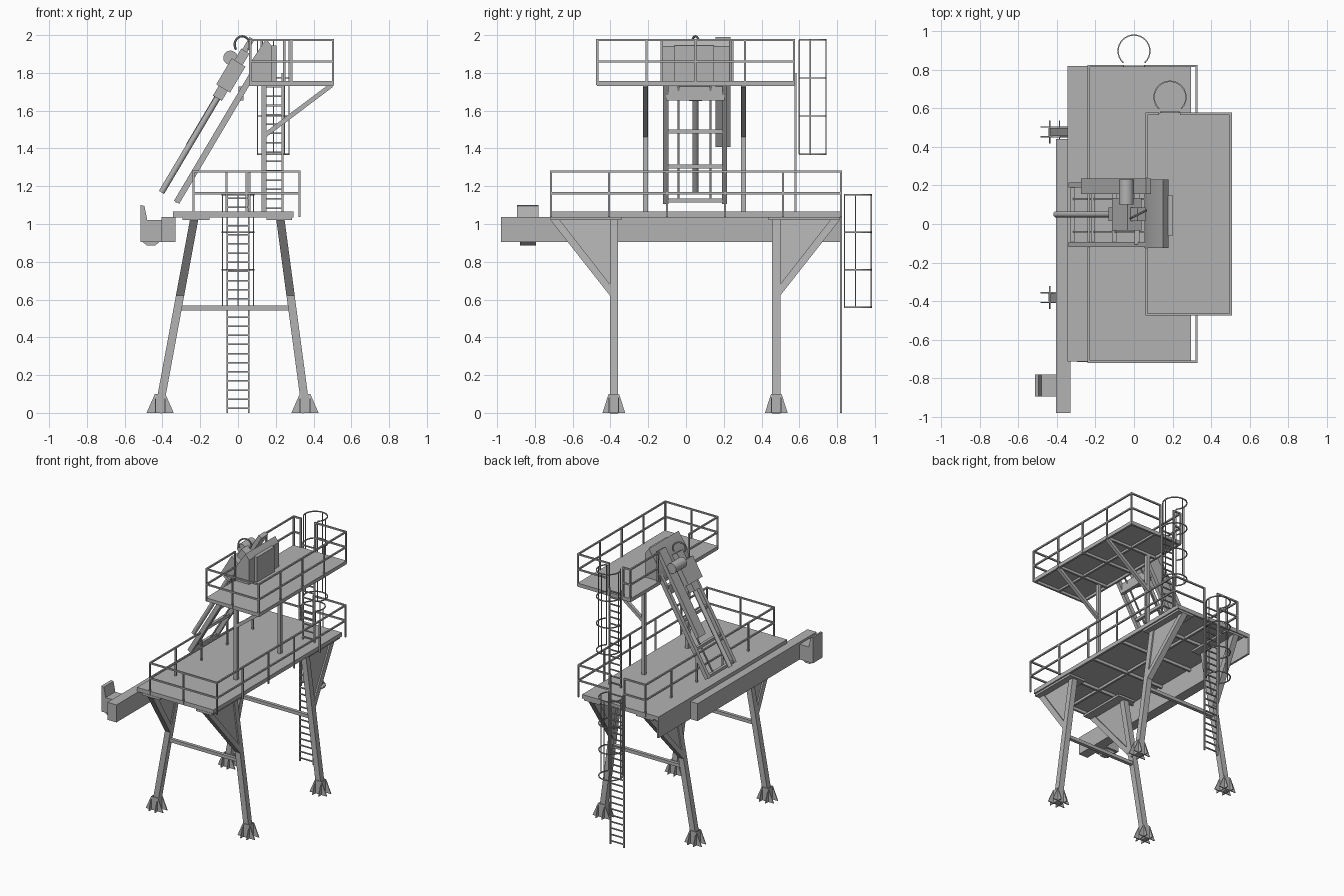
import bpy, bmesh, math
from mathutils import Vector as V, Matrix

if "Cube" in bpy.data.objects:
    bpy.data.objects.remove(bpy.data.objects["Cube"], do_unlink=True)

steel = bpy.data.materials.new("light_grey_steel")
steel.use_nodes = True
grey = (0.45, 0.45, 0.45, 1)
steel.diffuse_color = grey
steel.node_tree.nodes["Principled BSDF"].inputs["Base Color"].default_value = grey

parts = {}


def part(name):
    return parts.setdefault(name, bmesh.new()) if name not in parts else parts[name]


def box(name, x, y, z):
    size = Matrix.Diagonal((x[1] - x[0], y[1] - y[0], z[1] - z[0], 1))
    mid = Matrix.Translation((sum(x) / 2, sum(y) / 2, sum(z) / 2))
    bmesh.ops.create_cube(part(name), size=1, matrix=mid @ size)


def frame(a, b):
    d = (b - a).normalized()
    ref = V((1, 0, 0)) if abs(d.y) > 0.99 else V((0, 1, 0))
    s = (ref - d * ref.dot(d)).normalized()
    m = Matrix((s, d.cross(s), d)).transposed().to_4x4()
    return Matrix.Translation((a + b) / 2) @ m


def beam(name, a, b, w, h=None):
    a, b = V(a), V(b)
    size = Matrix.Diagonal((w, h or w, (b - a).length, 1))
    bmesh.ops.create_cube(part(name), size=1, matrix=frame(a, b) @ size)


def rod(name, a, b, r, sides=20):
    a, b = V(a), V(b)
    bmesh.ops.create_cone(part(name), cap_ends=True, segments=sides, radius1=r,
                          radius2=r, depth=(b - a).length, matrix=frame(a, b))


def prism(name, pts, shift):
    """Extrude a flat 3D outline along a vector."""
    bm = part(name)
    face = bm.faces.new([bm.verts.new(p) for p in pts])
    new = bmesh.ops.extrude_face_region(bm, geom=[face])["geom"]
    bmesh.ops.translate(bm, vec=shift, verts=[g for g in new if isinstance(g, bmesh.types.BMVert)])


def railing(name, path, z, bay):
    """Posts with a top rail and a knee rail along an open path."""
    for (ax, ay), (bx, by) in zip(path, path[1:]):
        for h in (0.1, 0.215):
            beam(name, (ax, ay, z + h), (bx, by, z + h), 0.011)
        n = max(1, round(math.hypot(bx - ax, by - ay) / bay))
        for i in range(n + 1):
            x, y = ax + (bx - ax) * i / n, ay + (by - ay) * i / n
            beam(name, (x, y, z - 0.025), (x, y, z + 0.22), 0.011)


def caged_ladder(tag, x, y, half, z0, z1, cage0, cage1):
    for s in (-half, half):
        beam(tag + "_ladder", (x + s, y, z0), (x + s, y, z1), 0.01)
    n = round((z1 - z0) / 0.048)
    for i in range(n):
        z = z0 + (i + 0.5) * (z1 - z0) / n
        beam(tag + "_ladder", (x - half, y, z), (x + half, y, z), 0.008)
    # open hoops and upright straps
    r = 0.083

    def at(deg, z):
        a = math.radians(deg)
        return V((x + r * math.cos(a), y + 0.078 + r * math.sin(a), z))
    for k in range(4):
        z = cage0 + (cage1 - cage0) * k / 3
        for deg in range(-45, 225, 15):
            beam(tag + "_ladder_cage", at(deg, z), at(deg + 15, z), 0.007)
    for deg in (-45, 0, 90, 180, 225):
        beam(tag + "_ladder_cage", at(deg, cage0), at(deg, cage1), 0.006)


def deck(name, x, y, z0, z1, rows):
    """Plate on an edge frame with joists below."""
    t = 0.015
    box(name, x, y, (z1 - 0.008, z1))
    for a in (x[0], x[1] - t):
        box(name + "_frame", (a, a + t), y, (z0, z1 - 0.006))
    for i in range(rows + 1):
        a = y[0] + (y[1] - y[0] - t) * i / rows
        box(name + "_frame", x, (a, a + t), (z0, z1 - 0.006))
    m = sum(x) / 2
    box(name + "_frame", (m - t / 2, m + t / 2), y, (z0 + 0.004, z1 - 0.006))


# Lower deck, railing and ladder
deck("lower_deck", (-0.345, 0.295), (-0.715, 0.82), 1.035, 1.065, 5)
railing("lower_railing", [(-0.06, 0.82), (-0.235, 0.82), (-0.235, -0.715), (0.325, -0.715),
                          (0.325, 0.82), (0.06, 0.82)], 1.063, 0.3)
caged_ladder("lower", 0, 0.82, 0.057, 0, 1.16, 0.56, 1.155)

# Legs with head plates, knee gussets, feet and tie beams
TOP, FOOT = 1.02, 0.1
for y, out in ((-0.382, -1), (0.478, 1)):
    for side, xt, xb in ((-1, -0.233, -0.403), (1, 0.225, 0.348)):
        def lx(z):
            return xt + (xb - xt) * (TOP - z) / (TOP - FOOT)
        beam("legs", (lx(0), y, 0), (lx(1.03), y, 1.03), 0.043)
        tip = y + out * 0.335
        xs = (-0.295, -0.15) if side < 0 else (0.15, 0.285)
        box("head_plates", xs, sorted((tip, y - out * 0.04)), (1.02, 1.036))
        prism("knee_gussets", [(lx(z) - 0.012, yy, z) for yy, z in
                               ((y, 0.64), (y, TOP), (tip, TOP))], (0.024, 0, 0))
        prism("knee_braces", [(lx(z) - 0.022, yy, z) for yy, z in
                              ((y + out * 0.02, 0.62), (y + out * 0.02, 0.68),
                               (tip - out * 0.05, TOP), (tip, TOP))], (0.044, 0, 0))
        for s in (-0.025, 0.025):
            cx = lx(0.05)
            prism("foot_fins", [(cx - 0.072, y + s - 0.003, 0), (cx + 0.072, y + s - 0.003, 0),
                                (cx + 0.028, y + s - 0.003, FOOT), (cx - 0.028, y + s - 0.003, FOOT)],
                  (0, 0.006, 0))
            prism("foot_fins", [(cx + s - 0.003, y - 0.06, 0), (cx + s - 0.003, y + 0.06, 0),
                                (cx + s - 0.003, y + 0.028, FOOT), (cx + s - 0.003, y - 0.028, FOOT)],
                  (0.006, 0, 0))
    beam("tie_beams", (-0.31, y, 0.555), (0.285, y, 0.555), 0.025)

# Long side duct with the drive unit near its end
box("side_duct", (-0.405, -0.33), (-0.98, 0.44), (0.905, 1.037))
box("edge_plate", (-0.345, -0.33), (0.43, 0.82), (0.905, 1.037))
prism("drive_unit", [(x, -0.895, z) for x, z in
                     ((-0.515, 0.905), (-0.405, 0.905), (-0.405, 1.02), (-0.48, 1.02),
                      (-0.495, 1.095), (-0.515, 1.1))], (0, 0.115, 0))
prism("drive_unit_base", [(x, -0.88, z) for x, z in
                          ((-0.505, 0.905), (-0.48, 0.885), (-0.44, 0.885), (-0.415, 0.905))],
      (0, 0.085, 0))

# Upper platform with posts, braces, railing and ladder
deck("upper_deck", (0.06, 0.505), (-0.47, 0.575), 1.73, 1.757, 4)
for y in (-0.215, 0.305):
    beam("upper_posts", (0.137, y, 1.06), (0.137, y, 1.735), 0.026)
    beam("upper_braces", (0.14, y, 1.468), (0.495, y, 1.735), 0.024)
railing("upper_railing", [(0.065, -0.13), (0.065, -0.47), (0.502, -0.47), (0.502, 0.572),
                          (0.245, 0.572)], 1.76, 0.26)
railing("upper_railing", [(0.125, 0.572), (0.065, 0.572), (0.065, 0.245)], 1.76, 0.3)
caged_ladder("upper", 0.187, 0.58, 0.048, 1.06, 1.8, 1.37, 1.975)

# Inclined frame: points are measured along the slope
U = V((0.51, 0, 0.86)).normalized()
N = V((-U.z, 0, U.x))


def on_frame(dist, y, lift=0.0):
    return V((-0.325, y, 1.115)) + U * dist + N * lift


for y in (-0.107, 0.203):
    beam("incline_rails", on_frame(0, y), on_frame(0.96, y), 0.027, 0.032)
for d in (0.012, 0.22, 0.435):
    beam("incline_crossbars", on_frame(d, -0.107), on_frame(d, 0.203), 0.022)
beam("incline_top_plate", on_frame(0.67, -0.107), on_frame(0.67, 0.203), 0.026, 0.075)
for y in (-0.04, 0.13):
    beam("guide_bars", on_frame(0.02, y), on_frame(0.85, y), 0.009)

# Feed rod, carriage, motor, cable tray and hose
start = V((-0.405, 0.05, 1.167))
rod("feed_rod", start, start + U * 0.86, 0.016)
tray = V((-0.262, 0.195, 1.415))
beam("cable_tray", tray, tray + U * 0.66, 0.08, 0.03)
mid = start + U * 0.72
beam("carriage", mid - U * 0.08, mid + U * 0.08, 0.17, 0.085)
beam("carriage_nose", mid - U * 0.14, mid - U * 0.08, 0.07, 0.055)
beam("carriage_cap", mid + U * 0.08, mid + U * 0.15, 0.07, 0.05)
rod("feed_motor", (-0.04, 0.1, 1.88), (-0.04, 0.23, 1.88), 0.038)
hose = [V((0.022 + 0.04 * math.cos(a), 0.05 + 0.02 * math.cos(a), 1.95 + 0.044 * math.sin(a)))
        for a in [math.pi * i / 10 for i in range(-2, 13)]]
for a, b in zip(hose, hose[1:]):
    rod("hose", a, b, 0.006, 8)

# Head housing with its access box
prism("head_housing", [(x, -0.125, z) for x, z in
                       ((0.055, 1.757), (0.18, 1.757), (0.18, 1.94), (0.15, 1.98), (0.075, 1.87))],
      (0, 0.355, 0))
box("access_box", (0.175, 0.203), (-0.06, 0.147), (1.757, 1.945))

# Turn every part into an object
for name, bm in parts.items():
    bmesh.ops.recalc_face_normals(bm, faces=bm.faces)
    mesh = bpy.data.meshes.new(name)
    for f in bm.faces:
        f.smooth = True
    bm.to_mesh(mesh)
    bm.free()
    mesh.set_sharp_from_angle(angle=math.radians(30))
    mesh.materials.append(steel)
    bpy.context.scene.collection.objects.link(bpy.data.objects.new(name, mesh))
